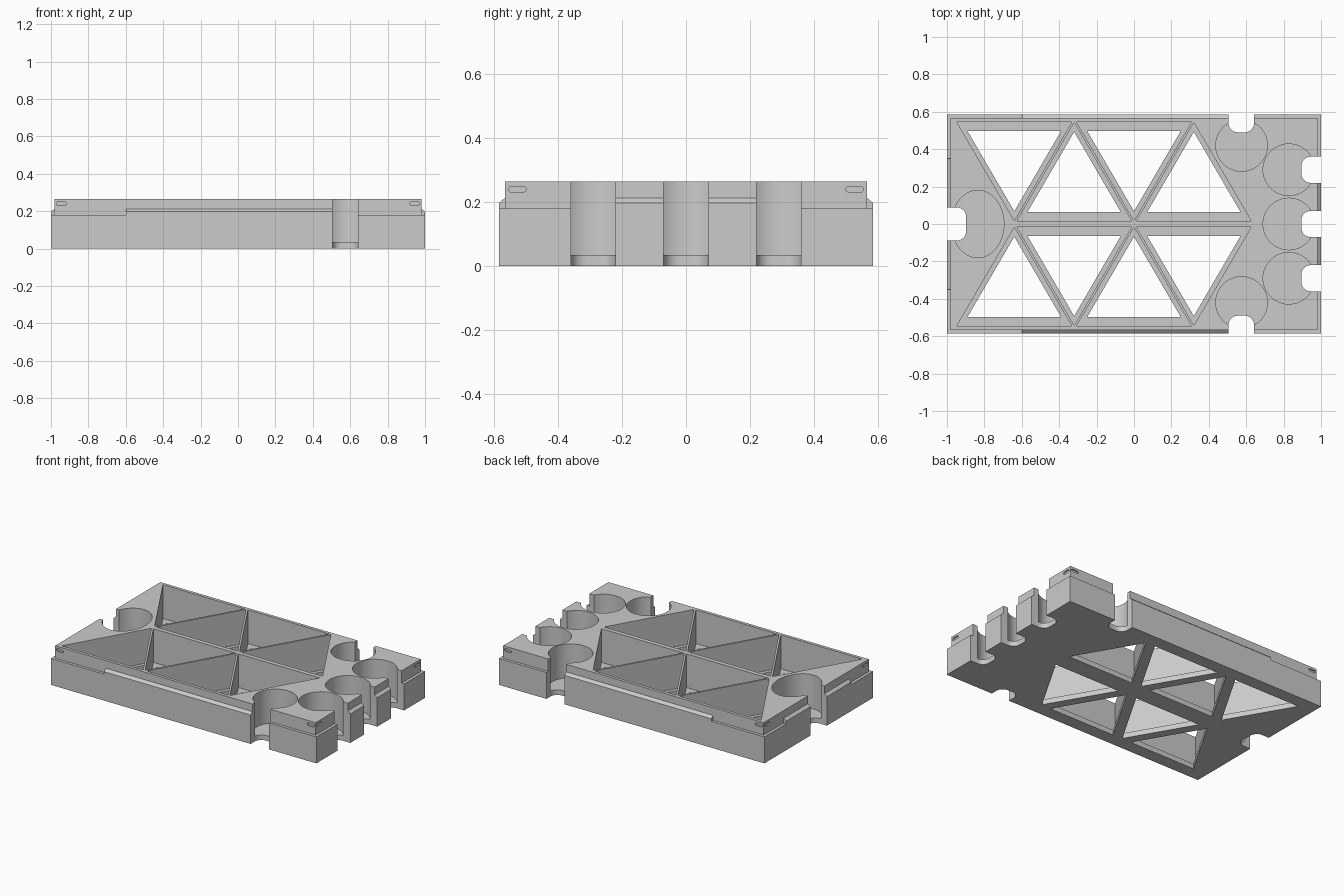
import bpy, bmesh
from math import pi, cos, sin
from mathutils import Matrix, Vector

if "Cube" in bpy.data.objects:
    bpy.data.objects.remove(bpy.data.objects["Cube"], do_unlink=True)

grey = bpy.data.materials.new("Light grey")
grey.use_nodes = True
colour = (0.6, 0.6, 0.6, 1)
grey.diffuse_color = colour
grey.node_tree.nodes["Principled BSDF"].inputs["Base Color"].default_value = colour

HX, HY, TOP = 1.0, 0.585, 0.265     # half length, half width, height
LEDGE, FLOOR = 0.18, 0.035
LIP = 0.019                         # inset of the upper rim
NX, NY = HX - LIP, HY - LIP


def loft(name, low, high, z0, z1, matrix=Matrix()):
    """Solid between two outlines with the same number of points."""
    bm = bmesh.new()
    a = [bm.verts.new((x, y, z0)) for x, y in low]
    b = [bm.verts.new((x, y, z1)) for x, y in high]
    n = len(a)
    bm.faces.new(a[::-1])
    bm.faces.new(b)
    for i in range(n):
        j = (i + 1) % n
        bm.faces.new((a[i], a[j], b[j], b[i]))
    bmesh.ops.recalc_face_normals(bm, faces=bm.faces)
    bm.transform(matrix)
    mesh = bpy.data.meshes.new(name)
    bm.to_mesh(mesh)
    bm.free()
    mesh.materials.append(grey)
    obj = bpy.data.objects.new(name, mesh)
    bpy.context.collection.objects.link(obj)
    return obj


def prism(name, outline, z0, z1, matrix=Matrix()):
    return loft(name, outline, outline, z0, z1, matrix)


def rect(x0, x1, y0, y1):
    return [(x0, y0), (x1, y0), (x1, y1), (x0, y1)]


def ellipse(cx, cy, rx, ry, n=64):
    return [(cx + rx * cos(2 * pi * i / n), cy + ry * sin(2 * pi * i / n)) for i in range(n)]


def rounded(x0, x1, y0, y1, r, n=8):
    corners = [(x1 - r, y1 - r), (x0 + r, y1 - r), (x0 + r, y0 + r), (x1 - r, y0 + r)]
    return [(cx + r * cos(pi / 2 * (k + i / n)), cy + r * sin(pi / 2 * (k + i / n)))
            for k, (cx, cy) in enumerate(corners) for i in range(n + 1)]


def combine(target, other, operation):
    mod = target.modifiers.new("combine", "BOOLEAN")
    mod.operation, mod.solver, mod.object = operation, "EXACT", other
    bpy.context.view_layer.update()
    graph = bpy.context.evaluated_depsgraph_get()
    mesh = bpy.data.meshes.new_from_object(target.evaluated_get(graph))
    target.modifiers.clear()
    target.data = mesh
    bpy.data.objects.remove(other, do_unlink=True)


# Stepped tray body
tray = prism("tray", rect(-HX, HX, -HY, HY), 0, LEDGE)
combine(tray, prism("rim", rect(-NX, NX, -NY, NY), 0.05, TOP), "UNION")

# Raised bevelled ribs on the ledge: long sides, right end, left end
ribs = [
    (rect(-0.6, 0.57, -HY, HY), rect(-0.6, 0.57, -NY, NY)),
    (rect(0.8, HX, -0.29, 0.29), rect(0.8, NX, -0.29, 0.29)),
    (rect(-HX, -0.8, -0.35, 0.35), rect(-NX, -0.8, -0.35, 0.35)),
]
for low, high in ribs:
    rib = prism("rib", low, 0.1, 0.197)
    combine(rib, loft("rib_bevel", low, high, 0.197, 0.213), "UNION")
    combine(tray, rib, "UNION")

cutters = []

# Triangular pockets, each with a smaller hole through the floor
for side in (-1, 1):
    for i, cx in enumerate((-0.64, -0.32, 0, 0.32)):
        def triangle(half, base, tip):
            if i % 2:
                base, tip = 0.56 - base, 0.56 - tip
            return [(cx - half, side * base), (cx + half, side * base), (cx, side * tip)]
        cutters.append(prism("pocket", triangle(0.307, 0.545, 0.018), FLOOR, 0.4))
        cutters.append(prism("hole", triangle(0.25, 0.497, 0.068), -0.1, 0.1))

# Round wells and the finger notches that open them
R = 0.138
for y in (-0.29, 0, 0.29):
    cutters.append(prism("well", ellipse(0.828, y, R, R), FLOOR, 0.4))
    cutters.append(prism("notch", rounded(0.895, 1.2, y - 0.07, y + 0.07, 0.05), -0.1, 0.4))
for s in (-1, 1):
    cutters.append(prism("well", ellipse(0.575, s * 0.42, R, R), FLOOR, 0.4))
    y0, y1 = sorted((s * 0.49, s * 0.8))
    cutters.append(prism("notch", rounded(0.505, 0.642, y0, y1, 0.05), -0.1, 0.4))
cutters.append(prism("well", ellipse(-0.835, 0, 0.14, 0.18), FLOOR, 0.4))
cutters.append(prism("notch", rounded(-1.2, -0.897, -0.088, 0.088, 0.05), -0.1, 0.4))

# Small pill-shaped catches near the corners of the rim
pill = rounded(-0.027, 0.027, -0.009, 0.009, 0.0085, 5)
for sx in (-1, 1):
    for sy in (-1, 1):
        upright = Matrix.Rotation(pi / 2, 4, "X")
        long_side = Matrix.Translation(Vector((sx * 0.945, sy * NY, 0.24))) @ upright
        end_side = (Matrix.Translation(Vector((sx * NX, sy * 0.527, 0.24)))
                    @ Matrix.Rotation(pi / 2, 4, "Z") @ upright)
        for place in (long_side, end_side):
            cutters.append(prism("catch", pill, -0.009, 0.009, place))

for cutter in cutters:
    combine(tray, cutter, "DIFFERENCE")

# Smooth the round walls and keep the corners sharp
bpy.ops.object.select_all(action="DESELECT")
tray.select_set(True)
bpy.context.view_layer.objects.active = tray
bpy.ops.object.shade_smooth_by_angle(angle=pi / 6)
